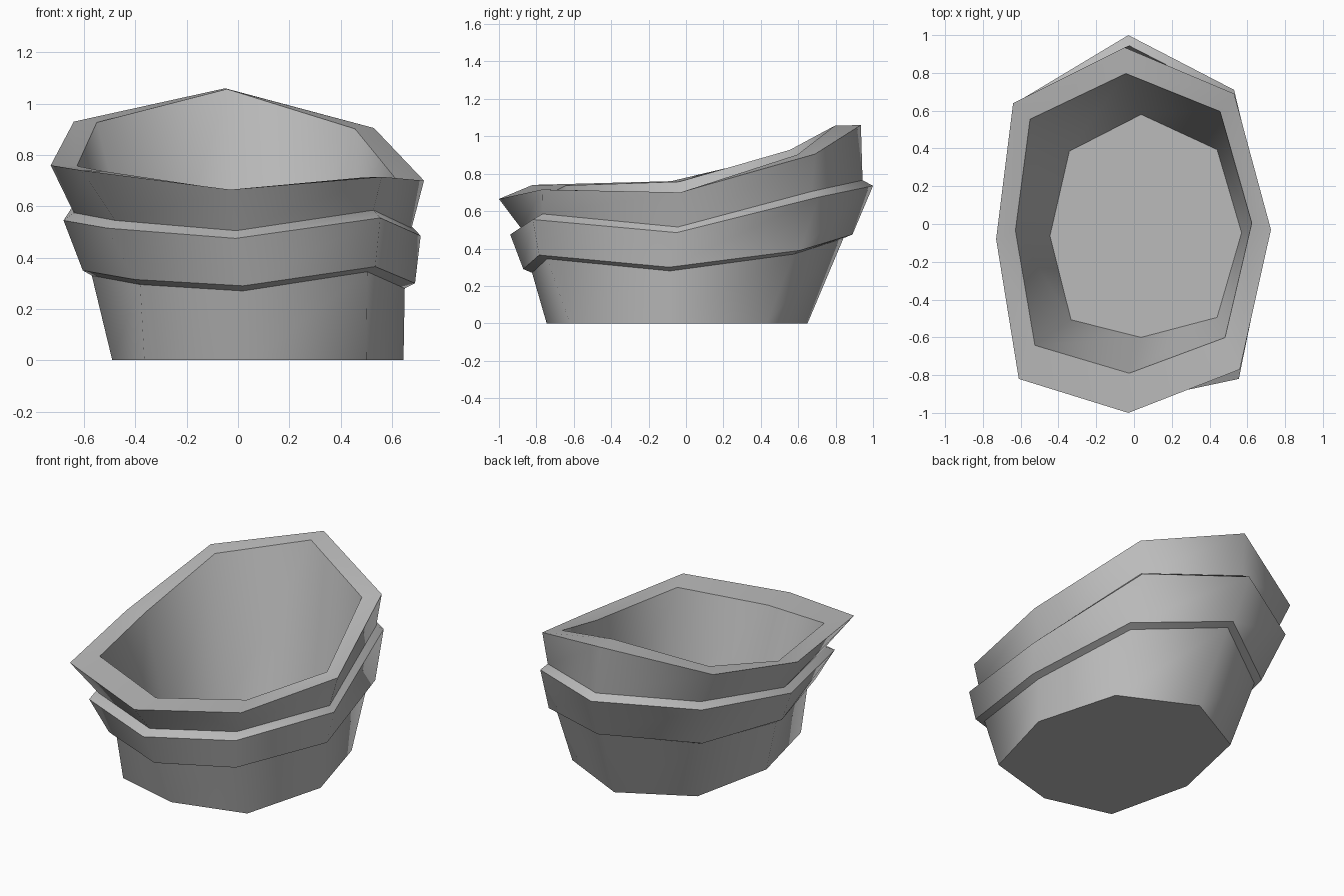
import bpy
import bmesh
from mathutils import Vector

# Remove the default object
default = bpy.data.objects.get("Cube")
if default:
    bpy.data.objects.remove(default, do_unlink=True)

# Plain grey material
grey = bpy.data.materials.new("plain_grey")
grey.use_nodes = True
colour = (0.5, 0.5, 0.5, 1.0)
grey.diffuse_color = colour
grey.node_tree.nodes["Principled BSDF"].inputs["Base Color"].default_value = colour


def derive_ring(ring, scale, shift):
    """Copy a ring, scaled about the axis and then shifted."""
    return [Vector((p.x * scale[0], p.y * scale[1], p.z)) + Vector(shift) for p in ring]


def make_ring(*points):
    return [Vector(p) for p in points]


# Hand-shaped eight-sided outlines: front, front left, left, and so on round
foot = make_ring((.05, -.745, 0), (.5, -.62, 0), (.645, -.09, 0), (.5, .43, 0),
                 (.05, .65, 0), (-.375, .42, 0), (-.49, -.11, 0), (-.365, -.635, 0))
band_low = make_ring((.02, -.87, .29), (.535, -.785, .365), (.69, -.09, .3), (.54, .61, .39),
                     (0, .89, .475), (-.5, .55, .42), (-.605, -.1, .35), (-.405, -.72, .315))
band_high = make_ring((-.01, -.94, .475), (.555, -.82, .555), (.712, -.05, .485), (.53, .71, .675),
                      (-.03, 1, .735), (-.58, .67, .7), (-.68, -.09, .545), (-.51, -.77, .515))
rim = make_ring((-.03, -1, .665), (.56, -.77, .715), (.725, -.03, .7), (.53, .69, .905),
                (-.05, .935, 1.06), (-.64, .64, .93), (-.73, -.08, .76), (-.61, -.82, .74))

# Dependent outlines: under the band, above the band, inside the rim, inner floor
band_under = derive_ring(band_low, (.942, .946), (0, 0, -.02))
band_ledge = derive_ring(band_high, (.946, .94), (.003, .004, .03))
rim_inside = derive_ring(rim, (.86, .82), (0, .03, -.003))
floor_inside = derive_ring(foot, (.894, .846), (-.007, .03, .09))


def loft(name, rings, material):
    """Skin the rings in order and cap both ends, smooth around, crisp along rings."""
    bm = bmesh.new()
    loops = [[bm.verts.new(p) for p in ring] for ring in rings]
    count = len(rings[0])
    for lower, upper in zip(loops, loops[1:]):
        for i in range(count):
            j = (i + 1) % count
            bm.faces.new((lower[i], lower[j], upper[j], upper[i]))
    bm.faces.new(reversed(loops[0]))
    bm.faces.new(loops[-1])
    bmesh.ops.recalc_face_normals(bm, faces=bm.faces)
    for face in bm.faces:
        face.smooth = True
    for loop in loops:
        for i in range(count):
            bm.edges.get((loop[i], loop[(i + 1) % count])).smooth = False
    mesh = bpy.data.meshes.new(name)
    bm.to_mesh(mesh)
    bm.free()
    mesh.materials.append(material)
    obj = bpy.data.objects.new(name, mesh)
    bpy.context.collection.objects.link(obj)
    return obj


# Hollow tub: foot, raised band, flared rim, inner wall and floor
loft("banded_tub", [foot, band_under, band_low, band_high, band_ledge,
                    rim, rim_inside, floor_inside], grey)
